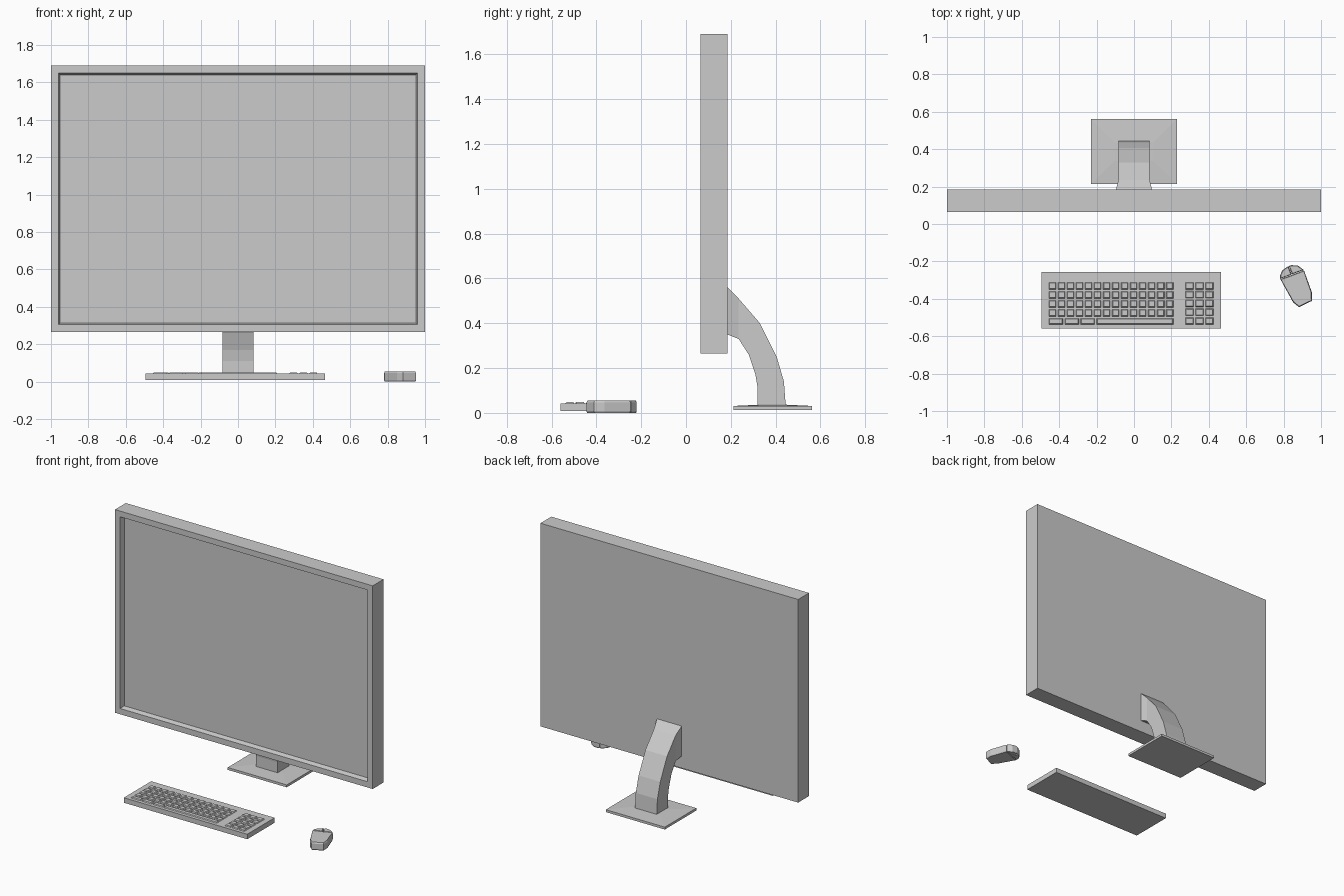
import bpy, bmesh
from mathutils import Vector

if "Cube" in bpy.data.objects:
    bpy.data.objects.remove(bpy.data.objects["Cube"])


def finish(name, bm):
    bmesh.ops.recalc_face_normals(bm, faces=bm.faces)
    mesh = bpy.data.meshes.new(name)
    bm.to_mesh(mesh)
    bm.free()
    obj = bpy.data.objects.new(name, mesh)
    bpy.context.collection.objects.link(obj)
    return obj


def add_box(bm, x0, x1, y0, y1, z0, z1, taper=0.0):
    # Box whose top may be drawn in on all four sides
    def ring(d, z):
        return [bm.verts.new(p) for p in ((x0 + d, y0 + d, z), (x1 - d, y0 + d, z),
                                          (x1 - d, y1 - d, z), (x0 + d, y1 - d, z))]
    loft(bm, [ring(0, z0), ring(taper, z1)])


def loft(bm, rings):
    # Skin consecutive vertex rings and cap both ends
    for a, b in zip(rings, rings[1:]):
        for i in range(len(a)):
            j = (i + 1) % len(a)
            bm.faces.new((a[i], a[j], b[j], b[i]))
    bm.faces.new(rings[0])
    bm.faces.new(rings[-1])


# Monitor: slab with the screen inset and pushed back behind a sloped bezel lip
bm = bmesh.new()
add_box(bm, -1, 1, 0.065, 0.185, 0.265, 1.69)
bmesh.ops.recalc_face_normals(bm, faces=bm.faces)
front = min(bm.faces, key=lambda f: f.calc_center_median().y)
bmesh.ops.inset_region(bm, faces=[front], thickness=0.057)
bmesh.ops.inset_region(bm, faces=[front], thickness=0.013)
for v in front.verts:
    v.co.y += 0.032
finish("monitor", bm)

# Curved neck: outer and inner profile points (y, z), flared at the monitor
outer = [(0.185, 0.56), (0.235, 0.51), (0.33, 0.40), (0.405, 0.25), (0.437, 0.14), (0.445, 0.032)]
inner = [(0.185, 0.35), (0.235, 0.33), (0.28, 0.26), (0.31, 0.17), (0.32, 0.11), (0.32, 0.032)]
bm = bmesh.new()
rings = []
for i, (o, n) in enumerate(zip(outer, inner)):
    w = 0.096 if i == 0 else 0.084
    rings.append([bm.verts.new(p) for p in ((-w, *o), (w, *o), (w, *n), (-w, *n))])
loft(bm, rings)
finish("stand_neck", bm)

# Base: thin plate with a barely raised, pyramid-like top
bm = bmesh.new()
x, y0, y1 = 0.229, 0.213, 0.562
rings = []
for d, z in ((0, 0.014), (0, 0.031), (0.125, 0.037)):
    rings.append([bm.verts.new(p) for p in ((-x + d, y0 + d, z), (x - d, y0 + d, z),
                                            (x - d, y1 - d, z), (-x + d, y1 - d, z))])
loft(bm, rings)
finish("stand_base", bm)

# Keyboard body
bm = bmesh.new()
add_box(bm, -0.494, 0.464, -0.56, -0.257, 0.008, 0.043)
finish("keyboard", bm)

# Keys: main block, space bar and number pad
bm = bmesh.new()
GAP = 0.005


def key(x0, x1, y0, y1):
    add_box(bm, x0 + GAP, x1 - GAP, y0 + GAP, y1 - GAP, 0.043, 0.049, 0.004)


def key_grid(x0, x1, cols, y_top, rows, pitch):
    w = (x1 - x0) / cols
    for r in range(rows):
        for c in range(cols):
            key(x0 + c * w, x0 + (c + 1) * w, y_top - (r + 1) * pitch, y_top - r * pitch)


key_grid(-0.46, 0.215, 14, -0.307, 4, 0.048)
key_grid(0.27, 0.43, 3, -0.307, 5, 0.047)
key(-0.205, 0.215, -0.542, -0.499)
for kx in (-0.46, -0.375, -0.29):
    key(kx, kx + 0.085, -0.542, -0.499)
finish("keys", bm)


# Mouse: chamfered prisms turned on the desk, split into a body and two buttons
def mouse_part(name, outline, gap=0.0015):
    bm = bmesh.new()
    pts = [Vector((*p, 0)) for p in outline]
    centre = sum(pts, Vector()) / len(pts)
    rings = []
    for d, z in ((gap + 0.004, 0.0), (gap, 0.008), (gap, 0.046), (gap + 0.005, 0.055)):
        ring = []
        for p in pts:
            q = p + (centre - p).normalized() * d
            ring.append(bm.verts.new((q.x, q.y, z)))
        rings.append(ring)
    loft(bm, rings)
    return finish(name, bm)


left, mid, right = (0.781, -0.294), (0.842, -0.27), (0.909, -0.246)
mid = (0.845, -0.27)
tip = (0.826, -0.224)
mouse_part("mouse_body", [left, mid, right, (0.952, -0.364), (0.953, -0.412),
                          (0.882, -0.446), (0.85, -0.42)])
mouse_part("mouse_button_left", [left, mid, tip, (0.792, -0.246), (0.78, -0.275)])
mouse_part("mouse_button_right", [mid, right, (0.877, -0.221), (0.84, -0.219), tip])
